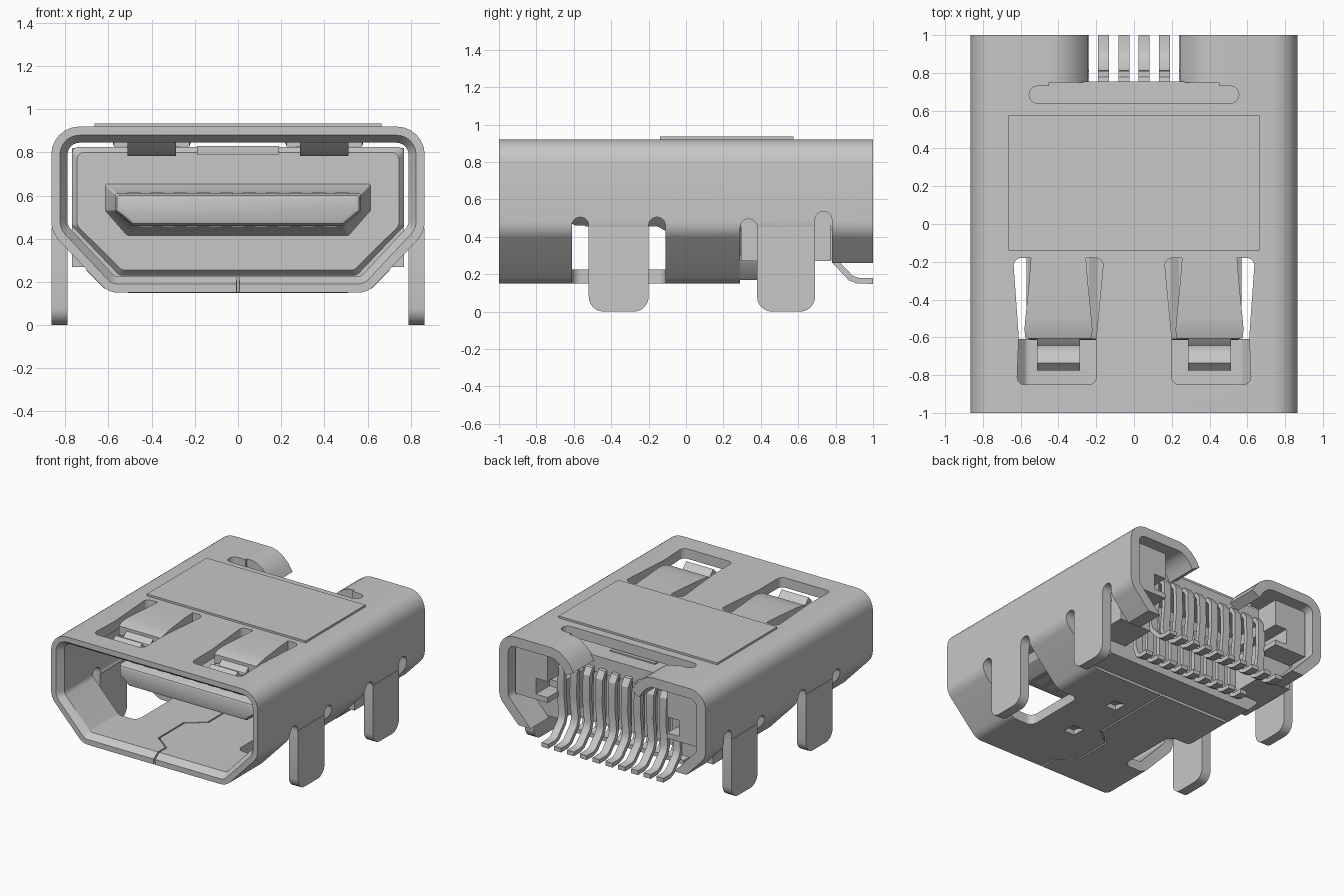
import bpy, bmesh, math
from mathutils import Vector

if "Cube" in bpy.data.objects:
    bpy.data.objects.remove(bpy.data.objects["Cube"])

metal = bpy.data.materials.new("plain grey")
metal.use_nodes = True
GREY = (0.57, 0.57, 0.57, 1)
metal.diffuse_color = GREY
metal.node_tree.nodes["Principled BSDF"].inputs["Base Color"].default_value = GREY


def rounded(pts, radii, seg=6):
    """Closed outline with every corner replaced by an arc."""
    out = []
    if not isinstance(radii, (list, tuple)):
        radii = [radii] * len(pts)
    for i, p in enumerate(pts):
        p = Vector(p)
        a = (Vector(pts[i - 1]) - p).normalized()
        b = (Vector(pts[(i + 1) % len(pts)]) - p).normalized()
        half = a.angle(b) / 2
        centre = p + (a + b).normalized() * radii[i] / math.sin(half)
        start = p + a * radii[i] / math.tan(half) - centre
        end = p + b * radii[i] / math.tan(half) - centre
        sweep = math.pi - 2 * half
        for k in range(seg + 1):
            t = k / seg
            v = start * math.sin((1 - t) * sweep) + end * math.sin(t * sweep)
            out.append(centre + v / math.sin(sweep))
    return out


def rect(a0, a1, b0, b1):
    return [(a0, b0), (a1, b0), (a1, b1), (a0, b1)]


def mirrored(half):
    """Right half outline, top to bottom, completed on the other side."""
    return half + [(-x, z) for x, z in reversed(half)]


def ribbon(path, thick):
    """Outline of a bent strip of constant thickness."""
    pts = [Vector(p) for p in path]
    left, right = [], []
    for i, p in enumerate(pts):
        d = (pts[min(i + 1, len(pts) - 1)] - pts[max(i - 1, 0)]).normalized()
        n = Vector((-d.y, d.x)) * thick / 2
        left.append(p + n)
        right.append(p - n)
    return left + right[::-1]


PLACE = {"x": lambda p, t: (t, p[0], p[1]),
         "y": lambda p, t: (p[0], t, p[1]),
         "z": lambda p, t: (p[0], p[1], t)}


def loft(bm, rings, axis="y", closed=False):
    """Skin matching outlines, each given as (outline, position)."""
    loops = [[bm.verts.new(PLACE[axis](p, t)) for p in o] for o, t in rings]
    pairs = list(zip(loops, loops[1:]))
    if closed:
        pairs.append((loops[-1], loops[0]))
    else:
        bm.faces.new(loops[0])
        bm.faces.new(loops[-1])
    for a, b in pairs:
        for i in range(len(a)):
            j = (i + 1) % len(a)
            bm.faces.new((a[i], a[j], b[j], b[i]))


def finish(name, bm):
    bmesh.ops.recalc_face_normals(bm, faces=bm.faces)
    mesh = bpy.data.meshes.new(name)
    bm.to_mesh(mesh)
    bm.free()
    ob = bpy.data.objects.new(name, mesh)
    bpy.context.collection.objects.link(ob)
    mesh.materials.append(metal)
    return ob


def lofted(name, rings, closed=False):
    bm = bmesh.new()
    loft(bm, rings, closed=closed)
    return finish(name, bm)


def part(name, *prisms):
    """Object made of prisms, each (outline, axis, low, high)."""
    bm = bmesh.new()
    for outline, axis, lo, hi in prisms:
        loft(bm, [(outline, lo), (outline, hi)], axis)
    return finish(name, bm)


def select(ob):
    bpy.ops.object.select_all(action="DESELECT")
    ob.select_set(True)
    bpy.context.view_layer.objects.active = ob


def cut(ob, *prisms):
    """Subtract each prism in turn."""
    for p in prisms:
        tool = part("cutter", p)
        tool.hide_render = True
        mod = ob.modifiers.new("cut", "BOOLEAN")
        mod.operation, mod.solver, mod.object = "DIFFERENCE", "EXACT", tool
        select(ob)
        bpy.ops.object.modifier_apply(modifier=mod.name)
        bpy.data.objects.remove(tool)


# Shell: bent sheet tube with a bevelled mouth
def shell_ring(d):
    half = [(.865 - d, .92 - d), (.865 - d, .43 + .41 * d), (.60 - .41 * d, .15 + d)]
    r = [.13 - d, .13 - d, .11 - d]
    return rounded(mirrored(half), r + r[::-1])


shell = lofted("shell", [(shell_ring(0), -1), (shell_ring(0), 1), (shell_ring(.075), 1),
                         (shell_ring(.075), -.95), (shell_ring(.04), -1)], closed=True)

# Openings in the sides, belly and rear
cut(shell, (rect(-2, 2, .29, .78), "z", -.1, .45),
    (rect(-2, 2, .77, 1.1), "z", -.1, .26))
for s in (-1, 1):
    side = rounded(rect(*sorted((s * .42, s * 1.2)), -.61, -.11), .05)
    cut(shell, (side, "z", -.1, .45))
for y, z in ((-.565, .46), (-.155, .46), (.335, .45), (.735, .49)):
    cut(shell, (rounded(rect(y - .045, y + .045, .36, z + .045), .044), "x", -2, 2))

# Openings in the roof
cut(shell, (rounded(rect(-.555, .555, .64, .73), .044), "z", .7, 1),
    (rect(-.45, .45, .7, 1.1), "z", .6, 1))
for s in (-1, 1):
    window = [(.64, -.18), (.16, -.18), (.2, -.6), (.2, -.85), (.62, -.85), (.61, -.6)]
    window = [(s * x, y) for x, y in window]
    cut(shell, (rounded(window, [.04, .04, .03, .04, .04, .03]), "z", .7, 1))

# Locking seam and the two small recesses in the belly
seam = [(0, -1.1), (0, -.86), (-.13, -.76), (-.13, -.46), (0, -.36), (0, .4)]
cut(shell, (ribbon(seam, .012), "z", .1, .3))
for y in (-.47, -.02):
    cut(shell, (rect(.11, .2, y - .05, y + .05), "z", .1, .205))
    part("belly_latch", (ribbon([(y - .05, .2), (y, .19), (y + .045, .17)], .025), "x", .115, .195))

# Mounting legs
for s in (-1, 1):
    for y0, y1 in ((-.52, -.2), (.38, .69)):
        outline = rounded([(y0, 0), (y1, 0), (y1, .452), (y0, .452)], [.08, .08, .001, .001])
        part("mounting_leg", (outline, "x", *sorted((s * .79, s * .865))))

# Roof springs: widening arm, then a narrow tip that dips and turns up
arm = [(-.17, .8825, .145), (-.3, .8825, .155), (-.5, .88, .175),
       (-.56, .872, .18), (-.605, .858, .175)]
tip = [(-.54, .875), (-.59, .85), (-.63, .815), (-.67, .81), (-.71, .825), (-.755, .87)]
for s in (-1, 1):
    c = s * .40
    lofted("spring_arm", [(rect(c - w, c + w, z - .03, z + .0375), y) for y, z, w in arm])
    part("spring_tip", (ribbon(tip, .055), "x", c - .113, c + .113))

# Rear flaps bent down beside the tails
for s in (-1, 1):
    flap = [(.45, .8825), (.42, .8825), (.38, .872), (.34, .845), (.305, .81), (.275, .76)]
    part("rear_flap", (ribbon([(s * x, z) for x, z in flap], .075), "y", .75, 1))

# Raised pad on the roof
part("roof_pad", (rect(-.665, .665, -.14, .575), "z", .915, .935))


# Insulating body with bevelled front edge
def body_ring(d):
    return rounded(mirrored([(.77 - d, .825 - d), (.77 - d, .46), (.55 - d / 2, .23 + d)]), .03)


lofted("insulator_body", [(body_ring(.025), -.08), (body_ring(0), -.05), (body_ring(0), .5)])
part("insulator_ledge", (rect(-.5, .5, .49, .755), "z", .7, .82),
     (rect(-.19, .19, -.1, .64), "z", .79, .83))
part("insulator_foot", (mirrored([(.72, .3), (.7, .25), (.62, .17)]), "y", .29, .5))
for s in (-1, 1):
    block = [(.77, .82), (.77, .46), (.5, .46), (.5, .5), (.6, .5), (.6, .62), (.5, .62), (.5, .82)]
    part("rear_block", ([(s * x, z) for x, z in block], "y", .49, .94))
    part("block_base", (rect(*sorted((s * .5, s * .77)), .27, .55), "y", .295, .775))


# Contact tongue with sloped collar and softened tip
def tongue_ring(d):
    return rounded(mirrored([(.57 - d, .61 - d), (.57 - d, .53), (.49 - d / 2, .46 + d)]), .01)


lofted("contact_tongue", [(tongue_ring(-.05), -.07), (tongue_ring(0), -.16),
                          (tongue_ring(0), -.59), (tongue_ring(.01), -.61),
                          (tongue_ring(.02), -.615)])

# Contacts: flat strips on the tongue, bent tails at the rear
upper = [-.4815 + .107 * i for i in range(10)]
lower = [-.428 + .107 * i for i in range(9)]
part("upper_contacts", *[(rect(x - .03, x + .03, -.54, -.1), "z", .6, .615) for x in upper])
part("lower_contacts", *[(rect(x - .03, x + .03, -.54, -.1), "z", .455, .47) for x in lower])
tail = [(.7, .73), (.77, .72), (.795, .68), (.80, .5), (.78, .32), (.80, .265), (.88, .18), (.92, .165), (1, .165)]
part("rear_tails", *[(ribbon(tail, .032), "x", x - .029, x + .029) for x in upper])
short = [(.5, .6), (.54, .58), (.55, .5), (.55, .26), (.58, .18), (.61, .165), (.68, .165)]
part("inner_tails", *[(ribbon(short, .032), "x", x - .029, x + .029) for x in lower])

# Smooth the bends while keeping creases sharp
for ob in bpy.context.collection.objects:
    if ob.type == "MESH" and ob.data.materials and ob.data.materials[0] == metal:
        select(ob)
        bpy.ops.object.shade_smooth_by_angle(angle=math.radians(30))
